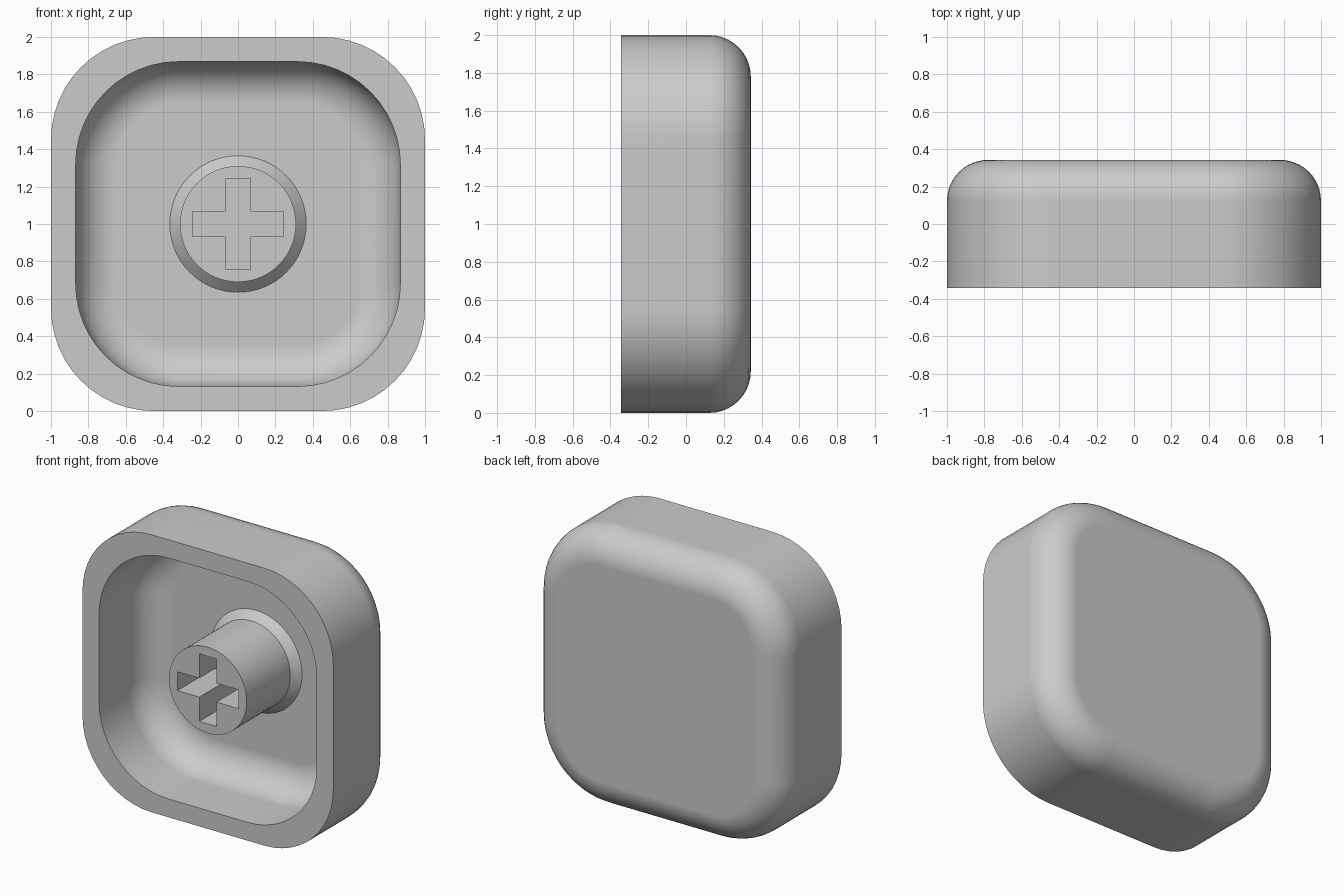
import bpy, bmesh, math

if "Cube" in bpy.data.objects:
    bpy.data.objects.remove(bpy.data.objects["Cube"])

grey = bpy.data.materials.new("plain grey")
grey.diffuse_color = (0.6, 0.6, 0.6, 1)
grey.use_nodes = True
grey.node_tree.nodes["Principled BSDF"].inputs["Base Color"].default_value = grey.diffuse_color
CZ = 1.0  # height of the cap centre


def rounded_square(half, radius, y, steps=12):
    """Ring of points in the xz plane at depth y."""
    pts = []
    for k, (sx, sz) in enumerate([(1, 1), (-1, 1), (-1, -1), (1, -1)]):
        for i in range(steps + 1):
            a = math.pi / 2 * (k + i / steps)
            pts.append((sx * (half - radius) + radius * math.cos(a), y,
                        CZ + sz * (half - radius) + radius * math.sin(a)))
    return pts


def circle(radius, y, n=64):
    return [(radius * math.cos(2 * math.pi * i / n), y,
             CZ + radius * math.sin(2 * math.pi * i / n)) for i in range(n)]


def loft(name, rings):
    """Skin a stack of matching rings and cap both ends."""
    bm = bmesh.new()
    loops = [[bm.verts.new(p) for p in ring] for ring in rings]
    for a, b in zip(loops, loops[1:]):
        for i in range(len(a)):
            j = (i + 1) % len(a)
            bm.faces.new((a[i], a[j], b[j], b[i]))
    bm.faces.new(loops[0])
    bm.faces.new(loops[-1])
    bmesh.ops.recalc_face_normals(bm, faces=bm.faces)
    mesh = bpy.data.meshes.new(name)
    bm.to_mesh(mesh)
    bm.free()
    mesh.materials.append(grey)
    obj = bpy.data.objects.new(name, mesh)
    bpy.context.collection.objects.link(obj)
    return obj


def smooth(obj):
    """Smooth shading with sharp edges kept and flat faces left even."""
    bpy.ops.object.select_all(action='DESELECT')
    obj.select_set(True)
    bpy.context.view_layer.objects.active = obj
    bpy.ops.object.shade_smooth_by_angle(angle=math.radians(30))
    weighted = obj.modifiers.new("even_flats", 'WEIGHTED_NORMAL')
    weighted.keep_sharp = True


def fillet(half, corner, y_end, r, steps=10):
    """Rings rounding a straight wall over into a flat face at y_end."""
    rings = []
    for i in range(steps + 1):
        a = math.pi / 2 * i / steps
        inset = r * (1 - math.cos(a))
        rings.append(rounded_square(half - inset, corner - inset,
                                    y_end - r + r * math.sin(a)))
    return rings


FRONT, BACK, FLOOR = -0.343, 0.343, 0.208

# Hollow shell: inner floor, inner wall, rim, outer wall, rounded back
inner = [rounded_square(0.868, 0.55, FRONT)] + fillet(0.868, 0.55, FLOOR, 0.22)
outer = [rounded_square(1.0, 0.55, FRONT)] + fillet(1.0, 0.55, BACK, 0.22)
shell = loft("cap_shell", inner[::-1] + outer)
smooth(shell)

# Stem with a chamfered collar where it meets the floor
stem = loft("stem", [circle(0.31, FRONT), circle(0.31, FLOOR - 0.055),
                     circle(0.365, FLOOR), circle(0.365, FLOOR + 0.02)])

# Cross-shaped socket cut into the stem
w, l = 0.068, 0.243
cross = [(l, -w), (l, w), (w, w), (w, l), (-w, l), (-w, w),
         (-l, w), (-l, -w), (-w, -w), (-w, -l), (w, -l), (w, -w)]
cutter = loft("socket_cutter", [[(x, y, CZ + z) for x, z in cross]
                                for y in (FRONT - 0.1, FRONT + 0.42)])
cutter.hide_render = True
cut = stem.modifiers.new("socket", 'BOOLEAN')
cut.operation = 'DIFFERENCE'
cut.solver = 'EXACT'
cut.object = cutter
bpy.context.view_layer.objects.active = stem
bpy.ops.object.modifier_apply(modifier=cut.name)
bpy.data.objects.remove(cutter)
smooth(stem)
